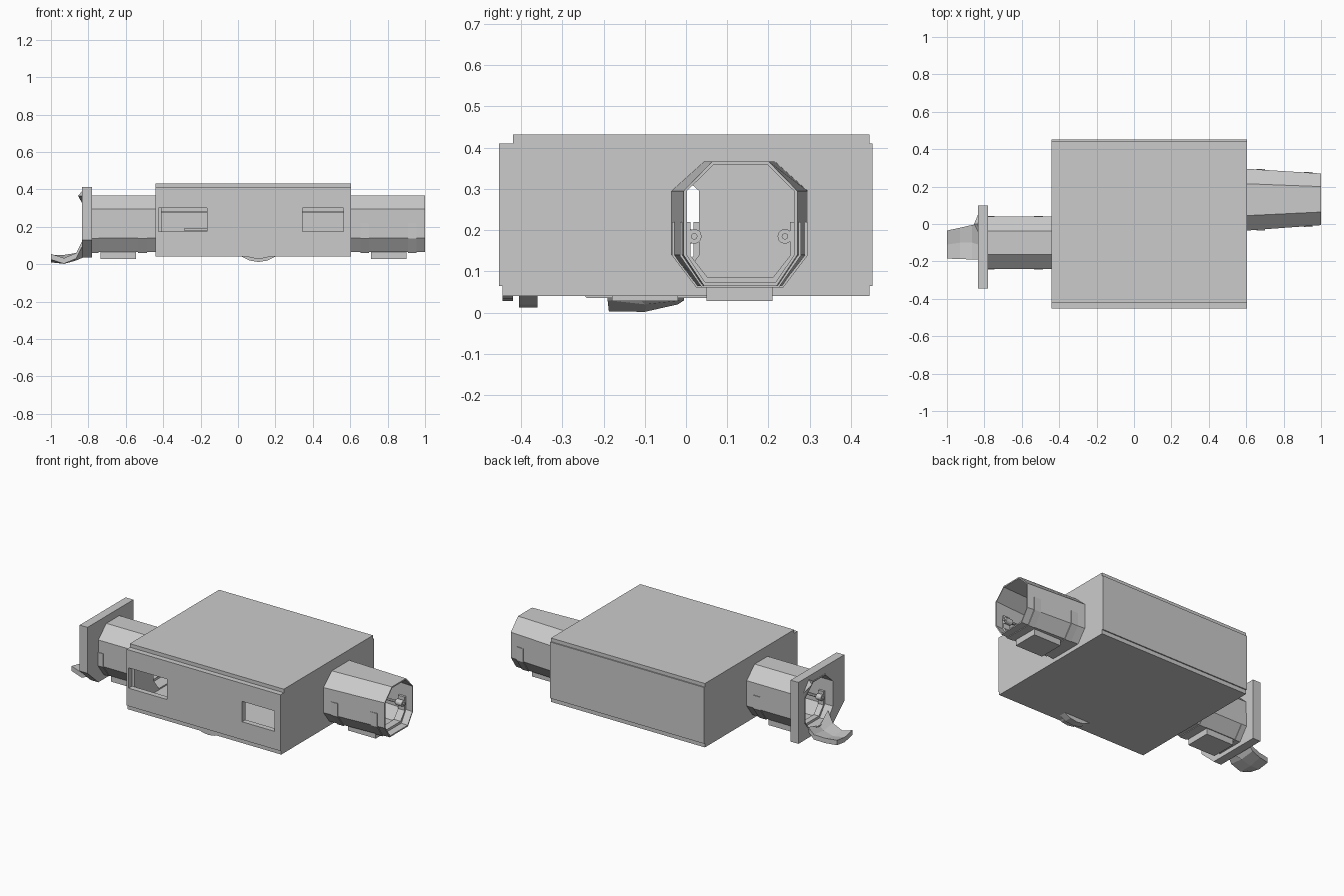
import bpy, bmesh, math
from mathutils import Matrix

if "Cube" in bpy.data.objects:
    bpy.data.objects.remove(bpy.data.objects["Cube"])


def make(name, verts, faces):
    bm = bmesh.new()
    vs = [bm.verts.new(v) for v in verts]
    for f in faces:
        bm.faces.new([vs[i] for i in f])
    bmesh.ops.recalc_face_normals(bm, faces=bm.faces)
    me = bpy.data.meshes.new(name)
    bm.to_mesh(me)
    bm.free()
    ob = bpy.data.objects.new(name, me)
    bpy.context.collection.objects.link(ob)
    return ob


def loft(name, pa, pb, xa, xb):
    """Closed solid between two (y, z) profiles at xa and xb."""
    n = len(pa)
    verts = [(xa, y, z) for y, z in pa] + [(xb, y, z) for y, z in pb]
    faces = [(i, (i + 1) % n, n + (i + 1) % n, n + i) for i in range(n)]
    return make(name, verts, faces + [tuple(range(n)), tuple(range(n, 2 * n))])


def box(name, x0, x1, y0, y1, z0, z1):
    p = [(y0, z0), (y1, z0), (y1, z1), (y0, z1)]
    return loft(name, p, p, x0, x1)


def cylinder(name, axis, r, length, loc, n=16):
    bm = bmesh.new()
    rot = Matrix.Rotation(math.pi / 2, 4, 'Y' if axis == 'x' else 'X')
    bmesh.ops.create_cone(bm, cap_ends=True, segments=n, radius1=r, radius2=r,
                          depth=length, matrix=Matrix.Translation(loc) @ rot)
    me = bpy.data.meshes.new(name)
    bm.to_mesh(me)
    bm.free()
    ob = bpy.data.objects.new(name, me)
    bpy.context.collection.objects.link(ob)
    return ob


def cut(ob, *cutters):
    for c in cutters:
        m = ob.modifiers.new("cut", 'BOOLEAN')
        m.operation, m.solver, m.object = 'DIFFERENCE', 'EXACT', c
    bpy.context.view_layer.update()
    dg = bpy.context.evaluated_depsgraph_get()
    me = bpy.data.meshes.new_from_object(ob.evaluated_get(dg))
    ob.modifiers.clear()
    ob.data = me
    for c in cutters:
        bpy.data.objects.remove(c, do_unlink=True)


def octagon(cy, w, top, bot, d=0.0):
    """Corridor section, shrunk by d."""
    w, top, bot = w - d, top - d * 0.4, bot - d * 0.4
    z0, z1, z2, z3 = 0.065 + d, 0.14, 0.295, 0.367 - d
    return [(cy - bot, z0), (cy + bot, z0), (cy + w, z1), (cy + w, z2),
            (cy + top, z3), (cy - top, z3), (cy - w, z2), (cy - w, z1)]


def tube(name, a, b, xa, xb, t=0.008):
    rings = [(xa, octagon(*a)), (xb, octagon(*b)), (xb, octagon(*b, t)), (xa, octagon(*a, t))]
    verts = [(x, y, z) for x, p in rings for y, z in p]
    faces = [(r * 8 + i, r * 8 + (i + 1) % 8, (r + 1) % 4 * 8 + (i + 1) % 8, (r + 1) % 4 * 8 + i)
             for r in range(4) for i in range(8)]
    return make(name, verts, faces)


def rib(name, cy, w, bot, x0, x1):
    """U-shaped rib hugging the lower half of a corridor."""
    def half(o):
        return [(w + o, 0.22), (w + o, 0.138), (bot + o * 0.5, 0.065 - o)]
    o, i = half(0.004), half(-0.022)
    prof = [(cy - y, z) for y, z in o] + [(cy + y, z) for y, z in o[::-1]]
    prof += [(cy + y, z) for y, z in i] + [(cy - y, z) for y, z in i[::-1]]
    loft(name, prof, prof, x0, x1)


X0, X1 = -0.44, 0.605
T = 0.03
RIGHT_A, RIGHT_B = (0.13, 0.165, 0.085, 0.107), (0.132, 0.138, 0.068, 0.088)
LEFT = (-0.10, 0.14, 0.0625, 0.085)

# Room: floor, roof and walls
box("floor", X0, X1, -0.445, 0.445, 0.04, 0.065)
box("roof", X0, X1, -0.42, 0.445, 0.41, 0.432)
box("back_wall", X0, X1, 0.42, 0.452, 0.065, 0.41)
front = box("front_wall", X0, X1, -0.453, -0.42, 0.065, 0.41)
cut(front, box("window_cut_left", -0.425, -0.165, -0.6, -0.3, 0.175, 0.30),
    box("window_cut_right", 0.345, 0.565, -0.6, -0.3, 0.175, 0.30))
hole = octagon(*LEFT, 0.008)
cut(box("left_wall", X0, X0 + T, -0.42, 0.42, 0.065, 0.41),
    loft("door_cut", hole, hole, X0 - 0.1, X0 + 0.1))
hole = octagon(*RIGHT_A, 0.008)
cut(box("right_wall", X1 - T, X1, -0.42, 0.42, 0.065, 0.41),
    loft("door_cut", hole, hole, X1 - 0.1, X1 + 0.1))

# Room interior: ledge, bench and round hatch that dips below the floor
box("back_ledge", X0 + T, X1 - T, 0.405, 0.42, 0.275, 0.285)
box("bench", -0.29, -0.10, 0.25, 0.42, 0.18, 0.19)
cylinder("hatch_disc", 'y', 0.158, 0.045, (0.11, -0.3825, 0.17), 20)
cylinder("hatch_rim", 'y', 0.142, 0.025, (0.11, -0.4325, 0.17), 20)

# Corridors
tube("right_corridor", RIGHT_A, RIGHT_B, X1, 1.0)
tube("left_corridor", LEFT, LEFT, -0.835, X0)


def section(x):
    """Half widths of the tapering right corridor at x."""
    k = (x - X1) / (1 - X1)
    return [a + (b - a) * k for a, b in zip(RIGHT_A, RIGHT_B)]


# Ribs, rails and underfloor boxes of both corridors
for side, spans, bx in (("right", ((0.655, 0.70), (0.91, 0.955)), (0.71, 0.90)),
                        ("left", ((-0.78, -0.745), (-0.535, -0.487)), (-0.735, -0.545))):
    cy = 0.13 if side == "right" else -0.10
    for x0, x1 in spans:
        s = section((x0 + x1) / 2) if side == "right" else LEFT
        rib(side + "_rib", s[0], s[1], s[3], x0, x1)
        for sgn in (-1, 1):
            cylinder(side + "_rail_bracket", 'x', 0.018, x1 - x0,
                     ((x0 + x1) / 2, cy + sgn * 0.11, 0.185), 12)
    xa, xb = spans[0][0] - 0.01, spans[1][1] + 0.01
    for sgn in (-1, 1):
        cylinder(side + "_rail", 'x', 0.008, xb - xa, ((xa + xb) / 2, cy + sgn * 0.11, 0.185), 8)
    box(side + "_underfloor_box", *bx, cy - 0.08, cy + 0.08, 0.028, 0.075)

# End plate with a cut corner and corridor opening
plate = [(-0.345, 0.13), (-0.24, 0.035), (0.10, 0.035), (0.10, 0.412), (-0.345, 0.412)]
hole = octagon(*LEFT, 0.008)
cut(loft("end_plate", plate, plate, -0.833, -0.78),
    loft("plate_cut", hole, hole, -0.9, -0.7))

# Torn flap hanging from the plate, and a bent shard at the top
ys = [(-0.19, -0.11, 0.0), (-0.19, -0.10, -0.005), (-0.187, -0.10, -0.02), (-0.185, -0.11, -0.035)]
zs = [(0.13, 0.065, 0.10), (0.06, 0.05, 0.06), (0.033, 0.032, 0.05), (0.055, 0.04, 0.05)]
xs = [-0.83, -0.865, -0.93, -1.0]
top = [(xs[r], ys[r][c], zs[r][c]) for r in range(4) for c in range(3)]
bottom = [(x, y, max(z - 0.03, 0.0)) for x, y, z in top]
q = [(r * 3 + c, r * 3 + c + 1, r * 3 + c + 4, r * 3 + c + 3) for r in range(3) for c in range(2)]
edge = [0, 1, 2, 5, 8, 11, 10, 9, 6, 3]
rim = [(a, b, b + 12, a + 12) for a, b in zip(edge, edge[1:] + edge[:1])]
make("torn_flap", top + bottom, q + [tuple(i + 12 for i in f) for f in q] + rim)
make("bent_shard", [(-0.83, 0.06, 0.32), (-0.83, -0.05, 0.365), (-0.83, 0.0, 0.395), (-0.855, 0.0, 0.365)],
     [(0, 1, 2), (0, 1, 3), (1, 2, 3), (2, 0, 3)])
